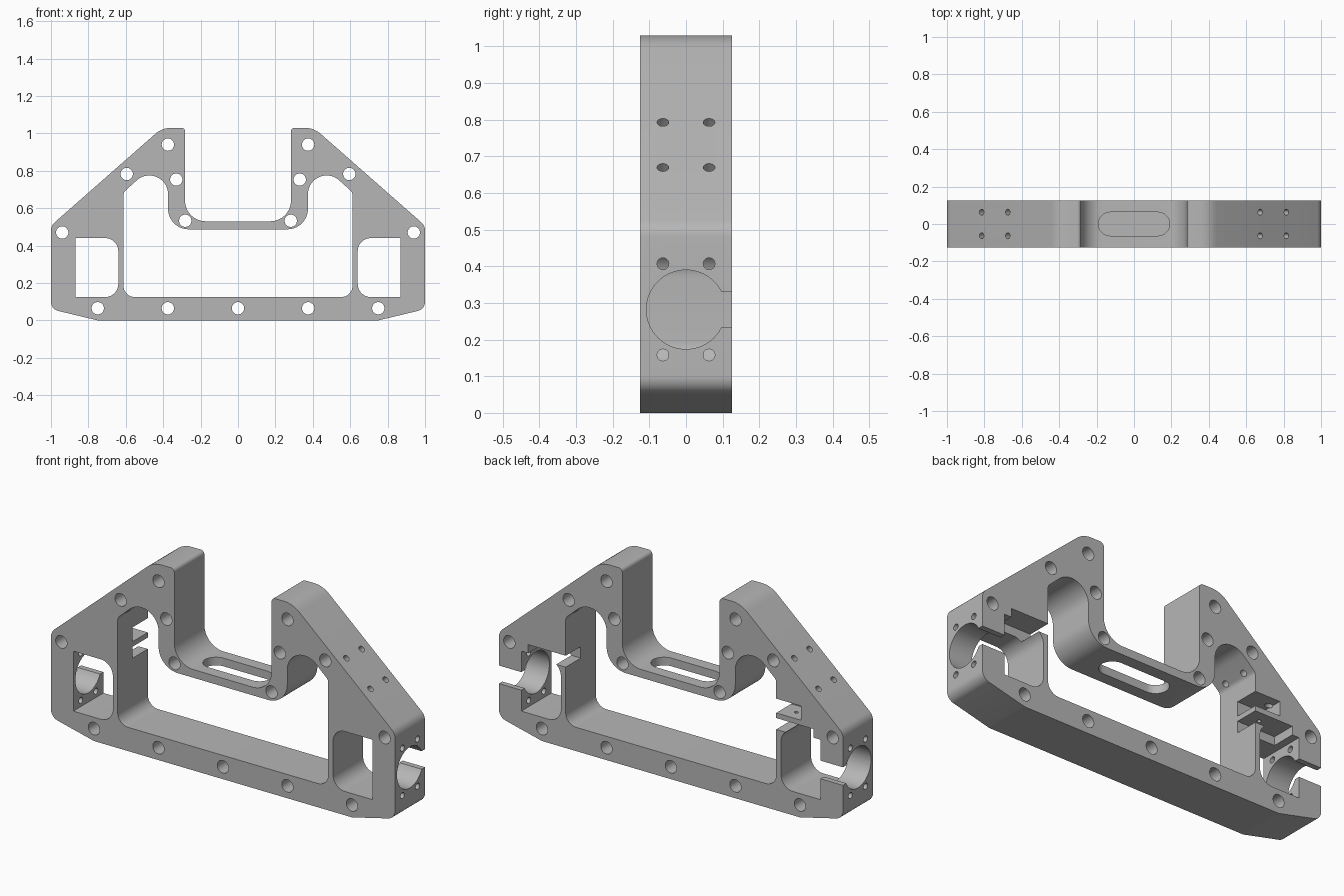
import bpy, bmesh, math
from mathutils import Vector

if "Cube" in bpy.data.objects:
    bpy.data.objects.remove(bpy.data.objects["Cube"])

grey = bpy.data.materials.new("machined_grey")
grey.use_nodes = True
GREY = (0.47, 0.47, 0.47, 1)
grey.diffuse_color = GREY
grey.node_tree.nodes["Principled BSDF"].inputs["Base Color"].default_value = GREY

HALF = 0.125      # half of the plate depth
OVER = 0.2        # cutters overshoot the plate


def rounded(corners):
    """Turn (a, b, radius) corners into a filleted outline."""
    out = []
    for i, (a, b, r) in enumerate(corners):
        p = Vector((a, b))
        if r == 0:
            out.append(p)
            continue
        d1 = (Vector(corners[i - 1][:2]) - p).normalized()
        d2 = (Vector(corners[(i + 1) % len(corners)][:2]) - p).normalized()
        half = d1.angle(d2) / 2
        centre = p + (d1 + d2).normalized() * r / math.sin(half)
        start = p + d1 * r / math.tan(half) - centre
        end = p + d2 * r / math.tan(half) - centre
        turn = math.pi - 2 * half
        steps = max(3, math.ceil(turn / math.radians(7)))
        for k in range(steps + 1):
            t = k / steps
            out.append(centre + (start * math.sin((1 - t) * turn)
                                 + end * math.sin(t * turn)) / math.sin(turn))
    return out


def circle(a, b, r, n=32):
    return [Vector((a + r * math.cos(math.tau * k / n),
                    b + r * math.sin(math.tau * k / n))) for k in range(n)]


def box(a0, a1, b0, b1, r=0):
    return rounded([(a0, b0, r), (a1, b0, r), (a1, b1, r), (a0, b1, r)])


def mirrored(half):
    """Close a right-hand half outline with its mirror image."""
    return half + [(-a, b, r) for a, b, r in reversed(half)]


def front(a, b, c):      # drawn in x, z and extruded along y
    return Vector((a, c, b))


def side(a, b, c):       # drawn in y, z and extruded along x
    return Vector((c, a, b))


def top(a, b, c):        # drawn in x, y and extruded along z
    return Vector((a, b, c))


def prism(name, outline, place, c0, c1):
    bm = bmesh.new()
    low = [bm.verts.new(place(p.x, p.y, c0)) for p in outline]
    high = [bm.verts.new(place(p.x, p.y, c1)) for p in outline]
    bm.faces.new(low)
    bm.faces.new(high)
    n = len(low)
    for i in range(n):
        j = (i + 1) % n
        bm.faces.new((low[i], low[j], high[j], high[i]))
    bmesh.ops.recalc_face_normals(bm, faces=bm.faces)
    mesh = bpy.data.meshes.new(name)
    bm.to_mesh(mesh)
    bm.free()
    mesh.materials.append(grey)
    obj = bpy.data.objects.new(name, mesh)
    bpy.context.collection.objects.link(obj)
    return obj


# Main plate with raised arms and a U-shaped gap
plate = prism("frame_plate", rounded(mirrored([
    (0.75, 0, 0.04), (1, 0.06, 0.05), (1, 0.507, 0.06),
    (0.405, 1.03, 0.13), (0.283, 1.03, 0.02), (0.283, 0.53, 0.11)])),
    front, -HALF, HALF)
bpy.context.view_layer.objects.active = plate
plate.select_set(True)


def cut(outline, place, c0, c1):
    cutter = prism("cutter", outline, place, c0, c1)
    cutter.hide_render = True
    mod = plate.modifiers.new("cut", 'BOOLEAN')
    mod.operation = 'DIFFERENCE'
    mod.solver = 'EXACT'
    mod.object = cutter
    bpy.ops.object.modifier_apply(modifier=mod.name)
    bpy.data.objects.remove(cutter)


# Central window with two arches
cut(rounded(mirrored([
    (0.612, 0.125, 0.06), (0.612, 0.685, 0.03),
    (0.374, 0.9, 0.1), (0.374, 0.487, 0.11)])), front, -OVER, OVER)

# Bolt holes through the plate
cut(circle(0, 0.065, 0.033), front, -OVER, OVER)
for x, z in [(0.375, 0.065), (0.75, 0.065), (0.94, 0.47), (0.595, 0.783),
             (0.33, 0.753), (0.375, 0.94), (0.282, 0.533)]:
    for s in (-1, 1):
        cut(circle(s * x, z, 0.033), front, -OVER, OVER)

# Slot in the bridge
cut(box(-0.19, 0.19, -0.063, 0.063, 0.0625), top, 0.4, 0.6)

for s in (-1, 1):
    # Side window, rounded on its inner edge
    cut(rounded([(s * 0.87, 0.125, 0), (s * 0.64, 0.125, 0.07),
                 (s * 0.64, 0.44, 0.07), (s * 0.87, 0.44, 0)]),
        front, -OVER, OVER)
    # Round seat in the end wall, open to the back
    cut(circle(0, 0.282, 0.108, 64), side, s * 0.85, s * 1.1)
    cut(box(0.05, OVER, 0.235, 0.33), side, s * 0.85, s * 1.1)
    # Recess above the side window, open to the back
    cut(box(s * 0.59, s * 0.83, 0.425, 0.485), front, 0.0, OVER)
    for y in (-0.063, 0.063):
        for z in (0.158, 0.407):
            cut(circle(y, z, 0.016, 20), side, s * 0.85, s * 1.1)
        # Screw holes square to the sloping shoulder
        for x, z in [(0.675, 0.793), (0.815, 0.67)]:
            def slope(a, b, c):
                return Vector((s * (x + 0.75 * a + 0.66 * c), y + b,
                               z - 0.66 * a + 0.75 * c))
            cut(circle(0, 0, 0.016, 20), slope, -0.16, 0.05)

# Upper slot and drilled tab on one side
cut(box(-0.757, -0.59, 0.512, 0.587), front, 0.0, OVER)
cut(circle(-0.686, 0.063, 0.01, 16), top, 0.47, 0.53)

bpy.ops.object.shade_smooth_by_angle(angle=math.radians(20))
